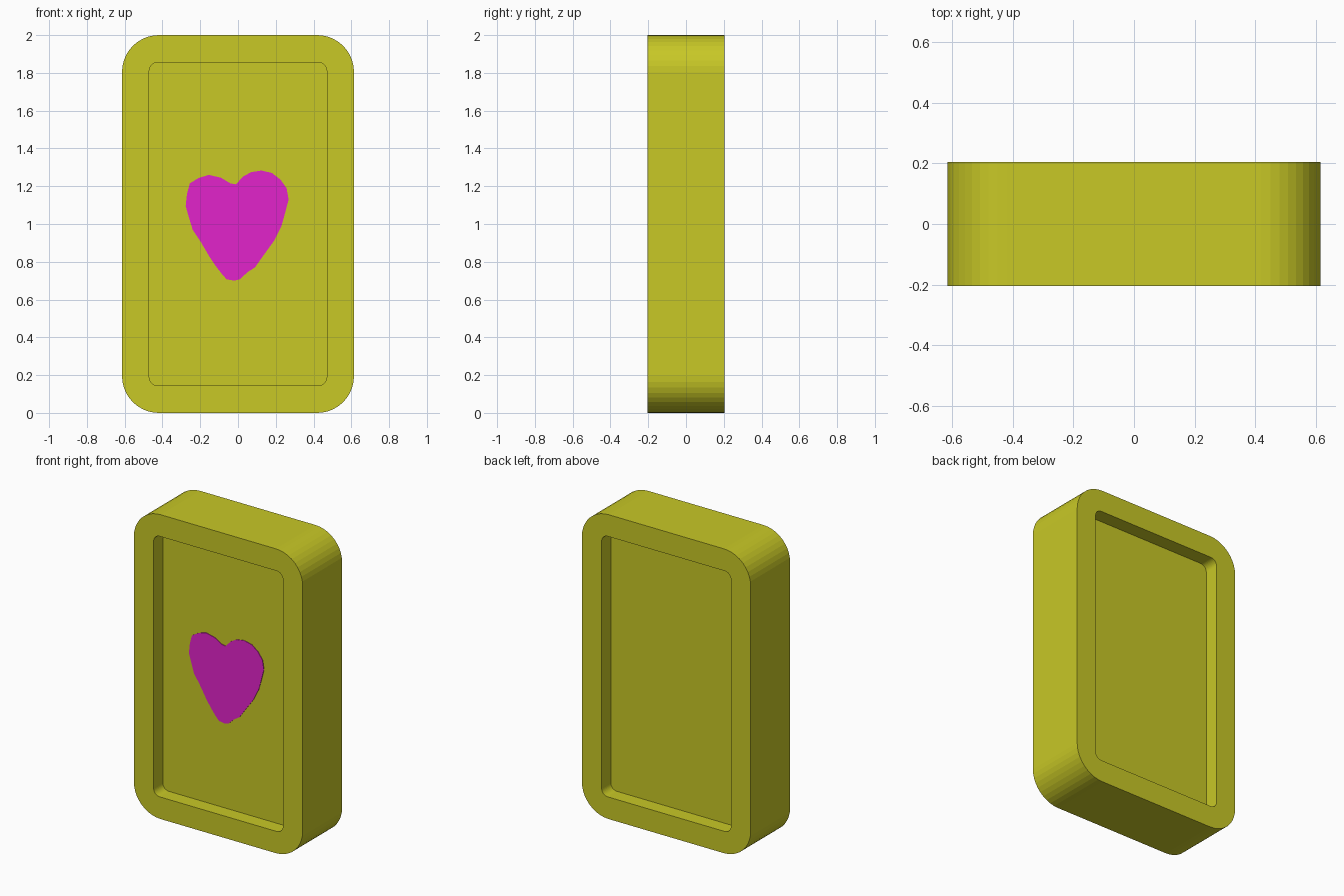
import bpy, bmesh, math

if "Cube" in bpy.data.objects:
    bpy.data.objects.remove(bpy.data.objects["Cube"])

HALF_W, HEIGHT, HALF_D = 0.614, 2.0, 0.205
RIM, RECESS = 0.144, 0.095


def material(name, rgb):
    m = bpy.data.materials.new(name)
    m.diffuse_color = (*rgb, 1)
    m.use_nodes = True
    m.node_tree.nodes["Principled BSDF"].inputs["Base Color"].default_value = m.diffuse_color
    return m


def rounded_rect(inset, radius, y, segs=10):
    """Points of an upright rounded rectangle at depth y."""
    hx, hz = HALF_W - inset - radius, HEIGHT / 2 - inset - radius
    pts = []
    for i, (sx, sz) in enumerate([(1, 1), (-1, 1), (-1, -1), (1, -1)]):
        for k in range(segs + 1):
            a = math.pi / 2 * (i + k / segs)
            pts.append((sx * hx + radius * math.cos(a), y,
                        HEIGHT / 2 + sz * hz + radius * math.sin(a)))
    return pts


def loft(name, loops, mat):
    """Skin a series of equal loops and cap both ends."""
    bm = bmesh.new()
    rings = [[bm.verts.new(p) for p in loop] for loop in loops]
    n = len(rings[0])
    for a, b in zip(rings, rings[1:]):
        for i in range(n):
            j = (i + 1) % n
            bm.faces.new((a[i], a[j], b[j], b[i]))
    bm.faces.new(rings[0])
    bm.faces.new(rings[-1])
    bmesh.ops.recalc_face_normals(bm, faces=bm.faces)
    mesh = bpy.data.meshes.new(name)
    bm.to_mesh(mesh)
    bm.free()
    mesh.materials.append(mat)
    obj = bpy.data.objects.new(name, mesh)
    bpy.context.collection.objects.link(obj)
    return obj


yellow = material("olive yellow", (0.578, 0.578, 0.0194))
magenta = material("magenta", (0.768, 0.0176, 0.597))

# Card body: rounded slab with a recessed panel on front and back
floor = HALF_D - RECESS
loft("card_body", [
    rounded_rect(RIM, 0.045, -floor),
    rounded_rect(RIM, 0.045, -HALF_D),
    rounded_rect(0, 0.195, -HALF_D),
    rounded_rect(0, 0.195, HALF_D),
    rounded_rect(RIM, 0.045, HALF_D),
    rounded_rect(RIM, 0.045, floor),
], yellow)

# Hand-painted heart: thin plate on the front panel
outline = [
    (-0.01, 1.21), (0.025, 1.25), (0.07, 1.275), (0.125, 1.283), (0.18, 1.27),
    (0.225, 1.235), (0.257, 1.19), (0.268, 1.13), (0.247, 1.05), (0.23, 0.99),
    (0.19, 0.91), (0.125, 0.82), (0.09, 0.77), (0.05, 0.745), (0.01, 0.707),
    (-0.02, 0.70), (-0.06, 0.707), (-0.085, 0.735), (-0.12, 0.78), (-0.15, 0.825),
    (-0.20, 0.91), (-0.24, 0.97), (-0.26, 1.035), (-0.277, 1.095), (-0.27, 1.16),
    (-0.255, 1.215), (-0.21, 1.243), (-0.155, 1.26), (-0.09, 1.245), (-0.04, 1.215),
]
loft("heart", [[(x, y, z) for x, z in outline] for y in (-floor - 0.004, -floor + 0.002)], magenta)
